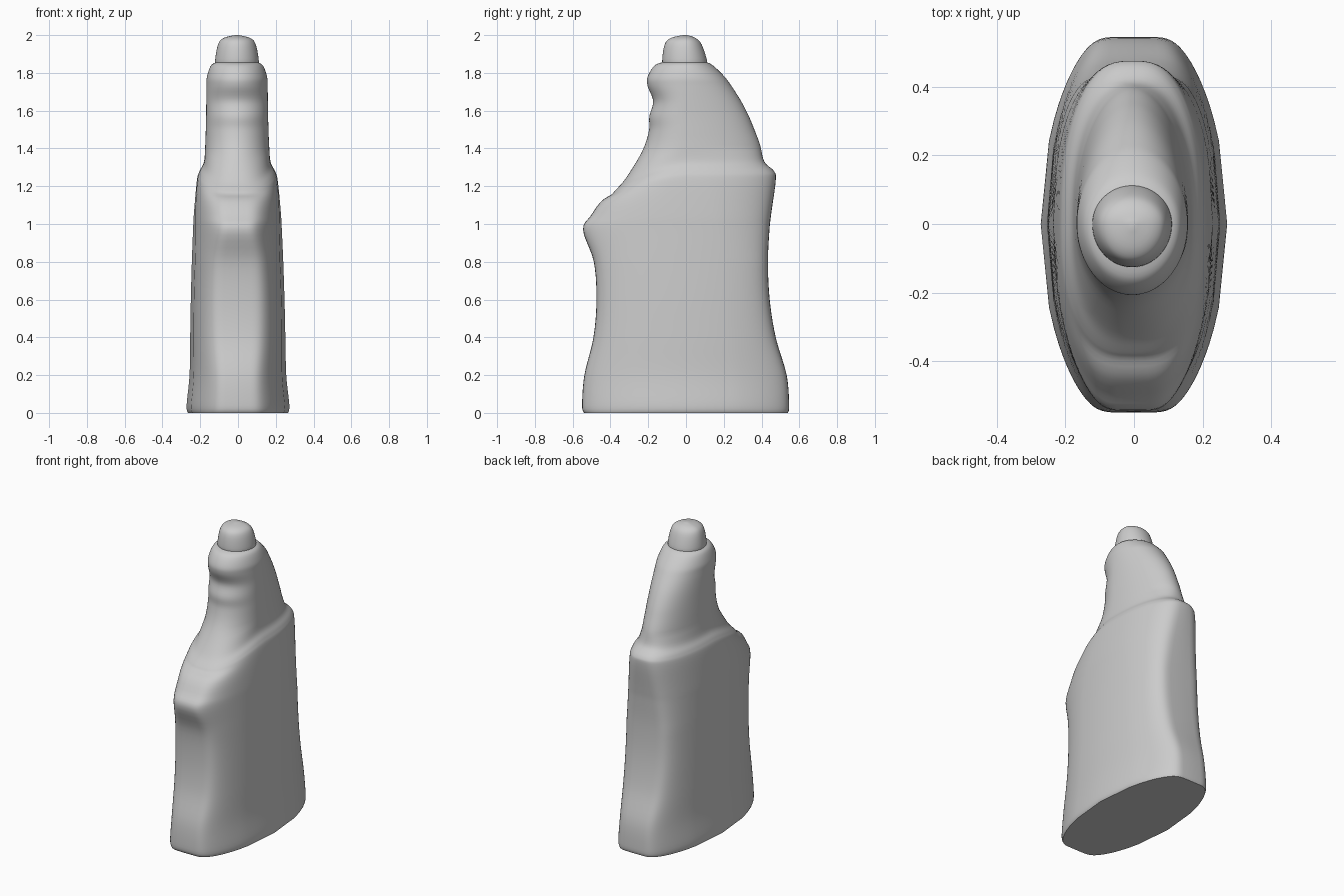
import bpy
import bmesh
import math

default_cube = bpy.data.objects.get("Cube")
if default_cube:
    bpy.data.objects.remove(default_cube, do_unlink=True)

# One plastic colour for the whole bottle
colour = (0.6, 0.6, 0.6, 1)
plastic = bpy.data.materials.new("pale grey plastic")
plastic.use_nodes = True
plastic.diffuse_color = colour
plastic.node_tree.nodes["Principled BSDF"].inputs["Base Color"].default_value = colour

SIDES = 72
STEPS = 5
BODY_TOP, NECK_START, SEAM = 0.8, 1.4, 1.29


def spline(before, start, end, after, t):
    """Catmull-Rom value between start and end."""
    slope_in, slope_out = (end - before) / 2, (after - start) / 2
    ease = t * t * (3 - 2 * t)
    return (start + (end - start) * ease
            + slope_in * t * (1 - t) ** 2 - slope_out * t * t * (1 - t))


def smooth_profile(profile):
    """Fill in extra levels between the given profile levels."""
    padded = [profile[0], *profile, profile[-1]]
    levels = []
    for neighbours in zip(padded, padded[1:], padded[2:], padded[3:]):
        for step in range(STEPS):
            levels.append([spline(*values, step / STEPS) for values in zip(*neighbours)])
    return levels + [profile[-1]]


def section(height, front, back, half_width):
    """Outline that turns from a squared lens on the body into an ellipse on the neck."""
    blend = min(1, max(0, (height - BODY_TOP) / (NECK_START - BODY_TOP)))
    power = 6 - 4 * blend
    taper = 0.45 * (1 - blend ** 3)
    seam_drop = 0.1 * math.exp(-((height - SEAM) / 0.12) ** 2)
    outline = []
    for i in range(SIDES):
        angle = math.tau * i / SIDES
        across, along = (math.copysign(abs(value) ** (2 / power), value)
                         for value in (math.cos(angle), math.sin(angle)))
        y = along * back if along > 0 else -along * front
        x = half_width * across * (1 - taper * (y / 0.55) ** 2) - 0.003 * height
        z = height - seam_drop * max(0, -along) ** 1.5
        outline.append((x, y, z))
    return outline


def loft(name, profile):
    """Skin the sections of a profile and close both ends."""
    bm = bmesh.new()
    rings = [[bm.verts.new(point) for point in section(*level)]
             for level in smooth_profile(profile)]
    for lower, upper in zip(rings, rings[1:]):
        for i in range(SIDES):
            bm.faces.new((lower[i - 1], lower[i], upper[i], upper[i - 1]))
    bm.faces.new(reversed(rings[0]))
    bm.faces.new(rings[-1])
    mesh = bpy.data.meshes.new(name)
    bm.to_mesh(mesh)
    bm.free()
    mesh.materials.append(plastic)
    part = bpy.data.objects.new(name, mesh)
    bpy.context.collection.objects.link(part)
    bpy.ops.object.select_all(action="DESELECT")
    part.select_set(True)
    bpy.context.view_layer.objects.active = part
    bpy.ops.object.shade_smooth_by_angle(angle=math.radians(50))


# Bottle: flared foot, waisted body, sloping shoulder and gripped neck
# Each level: height, front y, back y, half width
loft("bottle_body", [
    (0, -0.54, 0.54, 0.265),
    (0.04, -0.55, 0.546, 0.272),
    (0.2, -0.538, 0.533, 0.256),
    (0.4, -0.49, 0.475, 0.252),
    (0.6, -0.474, 0.443, 0.248),
    (0.8, -0.488, 0.434, 0.242),
    (0.97, -0.545, 0.442, 0.235),
    (1.06, -0.495, 0.452, 0.23),
    (1.23, -0.4, 0.475, 0.214),
    (1.28, -0.372, 0.466, 0.2),
    (1.33, -0.32, 0.415, 0.176),
    (1.42, -0.23, 0.392, 0.169),
    (1.5, -0.196, 0.362, 0.166),
    (1.57, -0.194, 0.333, 0.164),
    (1.65, -0.174, 0.292, 0.163),
    (1.73, -0.203, 0.241, 0.162),
    (1.78, -0.203, 0.204, 0.159),
    (1.84, -0.165, 0.142, 0.137),
    (1.86, -0.11, 0.1, 0.1),
])

# Domed cap on top of the neck
loft("cap", [
    (1.83, -0.11, 0.1, 0.105),
    (1.86, -0.126, 0.112, 0.116),
    (1.95, -0.113, 0.083, 0.1),
    (1.985, -0.08, 0.05, 0.07),
    (2, -0.014, 0.006, 0.01),
])
